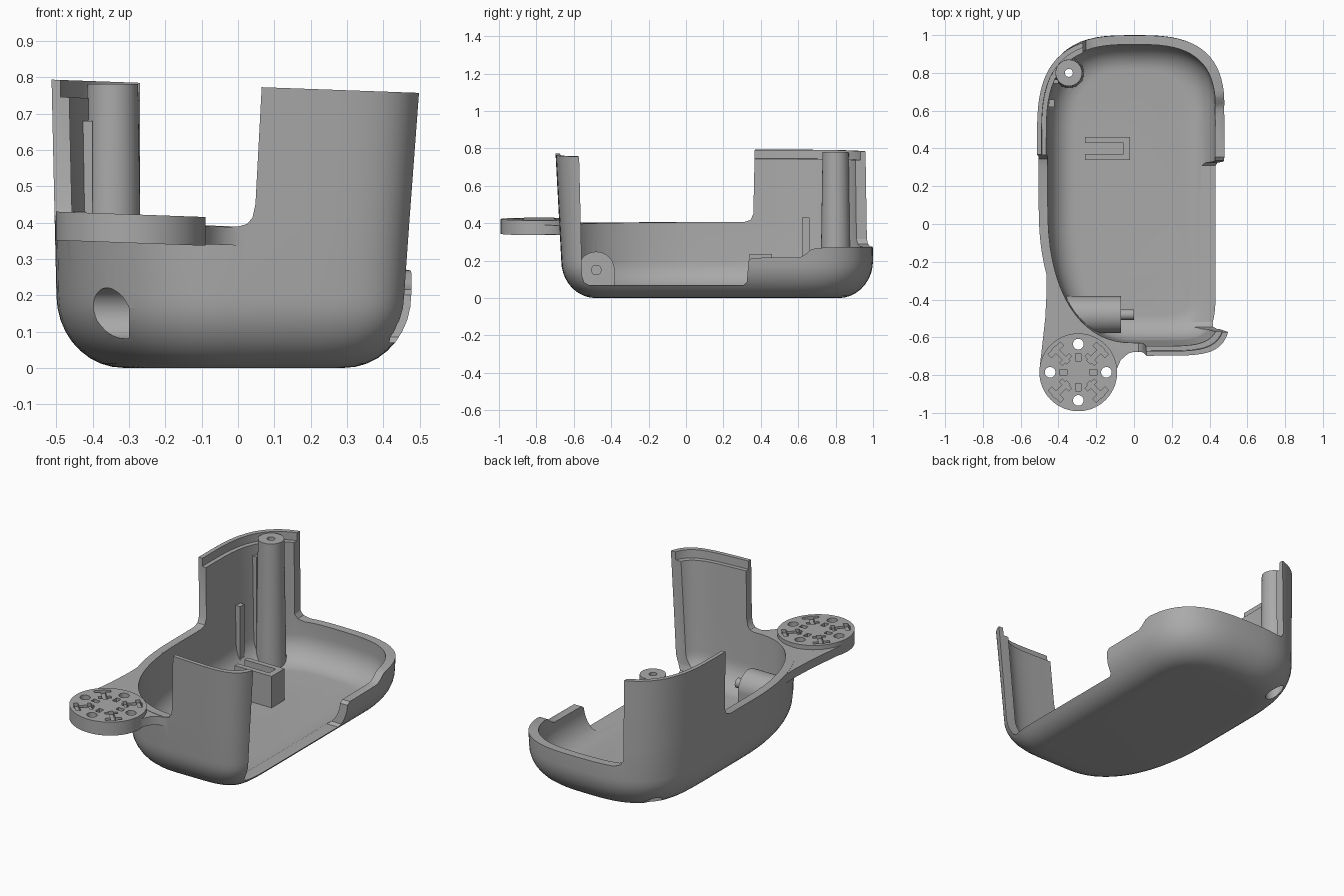
import bpy, bmesh, math
from mathutils import Matrix, Vector

if "Cube" in bpy.data.objects:
    bpy.data.objects.remove(bpy.data.objects["Cube"], do_unlink=True)

grey = bpy.data.materials.new("matte_grey")
grey.use_nodes = True
COLOUR = (0.4, 0.4, 0.4, 1)
grey.diffuse_color = COLOUR
grey.node_tree.nodes["Principled BSDF"].inputs["Base Color"].default_value = COLOUR
TILT = -0.036  # the rims fall slightly towards +x


def finish(name, bm, tilt=0.0):
    for v in bm.verts:
        v.co.z += tilt * v.co.x
    bmesh.ops.recalc_face_normals(bm, faces=bm.faces)
    mesh = bpy.data.meshes.new(name)
    bm.to_mesh(mesh)
    bm.free()
    mesh.materials.append(grey)
    ob = bpy.data.objects.new(name, mesh)
    bpy.context.collection.objects.link(ob)
    return ob


def combine(ob, tool, op, keep=False):
    mod = ob.modifiers.new("combine", 'BOOLEAN')
    mod.operation, mod.object, mod.solver = op, tool, 'EXACT'
    bpy.context.view_layer.objects.active = ob
    bpy.ops.object.modifier_apply(modifier=mod.name)
    if not keep:
        bpy.data.objects.remove(tool, do_unlink=True)


def prism(name, points, axis, lo, hi, tilt=0.0):
    """Extrude a 2D polygon along the named axis from lo to hi."""
    place = {'x': lambda a, b, c: (c, a, b),
             'y': lambda a, b, c: (a, c, b),
             'z': lambda a, b, c: (a, b, c)}[axis]
    bm = bmesh.new()
    face = bm.faces.new([bm.verts.new(place(a, b, lo)) for a, b in points])
    out = bmesh.ops.extrude_face_region(bm, geom=[face])
    move = Vector(place(0, 0, hi - lo))
    bmesh.ops.translate(bm, vec=move,
                        verts=[v for v in out["geom"] if isinstance(v, bmesh.types.BMVert)])
    return finish(name, bm, tilt)


def cylinder(name, a, b, r1, r2=None, tilt=0.0, segments=48):
    a, b = Vector(a), Vector(b)
    turn = (b - a).to_track_quat('Z', 'Y').to_matrix().to_4x4()
    bm = bmesh.new()
    bmesh.ops.create_cone(bm, cap_ends=True, segments=segments, radius1=r1,
                          radius2=r2 or r1, depth=(b - a).length,
                          matrix=Matrix.Translation((a + b) / 2) @ turn)
    return finish(name, bm, tilt)


def box(name, x, y, z):
    return prism(name, [(x[0], y[0]), (x[1], y[0]), (x[1], y[1]), (x[0], y[1])], 'z', *z)


# Plan outline: four superelliptic corners (y centre, exponent), walls leaning with height
CORNERS = [(0.55, 3), (0.45, 3), (0.1, 2.3), (-0.18, 6)]


def outline(z, inset, steps=18):
    t = max(0, (z - 0.2) / 0.56)
    right, left = 0.477 + 0.038 * t, 0.5 + 0.013 * t
    front, back = -0.667 - 0.03 * t, 1.0 - 0.012 * t
    pts = []
    for q, (cy, n) in enumerate(CORNERS):
        rx = (right if q in (0, 3) else left) - inset
        ry = abs((back if q < 2 else front) - cy) - inset
        for i in range(q % 2, steps + 1):
            ang = (q + i / steps) * math.pi / 2
            c, s = math.cos(ang), math.sin(ang)
            pts.append((rx * math.copysign(abs(c) ** (2 / n), c) if abs(c) > 1e-6 else 0,
                        cy + (ry * math.copysign(abs(s) ** (2 / n), s) if abs(s) > 1e-6 else 0)))
    return pts


def loft(name, levels, top_tilt=0.0, bottom_tilt=0.0):
    """Skin outlines given as (height, inset)."""
    bm = bmesh.new()
    rings = [[bm.verts.new((x, y, z)) for x, y in outline(z, d)] for z, d in levels]
    for ring, tilt in ((rings[0], bottom_tilt), (rings[-1], top_tilt)):
        for v in ring:
            v.co.z += tilt * v.co.x
    count = len(rings[0])
    for a, b in zip(rings, rings[1:]):
        for i in range(count):
            j = (i + 1) % count
            bm.faces.new((a[i], a[j], b[j], b[i]))
    bm.faces.new(rings[0])
    bm.faces.new(rings[-1])
    return finish(name, bm)


def bowl(base, radius, inset, top):
    arc = [k / 9 * math.pi / 2 for k in range(10)]
    return [(base + radius * (1 - math.cos(a)), inset + radius * 0.92 * (1 - math.sin(a)))
            for a in arc] + [(z, inset) for z in (0.4, top)]


# Shell body with the neck of the mounting tab
shell = loft("shell", bowl(0, 0.2, 0, 0.775), top_tilt=TILT)
hull = loft("hull", bowl(0, 0.2, 0.004, 0.775), top_tilt=TILT)
neck = prism("neck", [(-0.3, -0.2), (-0.465, -0.2), (-0.462, -0.35), (-0.47, -0.5),
                      (-0.497, -0.74), (-0.295, -0.785), (-0.092, -0.77), (-0.07, -0.72),
                      (-0.03, -0.685), (0.03, -0.668), (0.06, -0.5)],
             'z', 0.337, 0.387, TILT)
combine(shell, neck, 'UNION')
combine(shell, loft("cavity", bowl(0.05, 0.15, 0.048, 1.0)), 'DIFFERENCE')
combine(shell, loft("lip_recess", [(0.728, 0.024), (1.0, 0.024)], bottom_tilt=TILT), 'DIFFERENCE')

# Openings in the walls: front, right side, left side, back
combine(shell, prism("front_opening", [(-1, 0.424), (0, 0.389), (0.025, 0.396), (0.04, 0.414),
                                       (0.048, 0.45), (0.072, 0.9), (-1, 0.9)],
                     'y', -1.2, -0.05), 'DIFFERENCE')
combine(shell, prism("low_side_opening", [(-0.4, 0.406), (0.31, 0.406), (0.345, 0.418),
                                          (0.36, 0.45), (0.37, 0.9), (-0.4, 0.9)],
                     'x', -1, 0), 'DIFFERENCE')
combine(shell, prism("open_side", [(-0.575, 0.9), (-0.556, 0.12), (-0.545, 0.085), (-0.52, 0.07),
                                   (0.31, 0.07), (0.325, 0.085), (0.335, 0.2), (0.355, 0.215),
                                   (0.61, 0.218), (0.64, 0.235), (0.67, 0.26), (0.7, 0.268),
                                   (1.2, 0.285), (1.2, 0.9)],
                     'x', 0.1, 1), 'DIFFERENCE')
combine(shell, prism("back_opening", [(-0.27, 0.9), (-0.27, 0.315), (-0.255, 0.29), (-0.22, 0.277),
                                      (0.5, 0.272), (0.5, 0.9)],
                     'y', 0.68, 1.2), 'DIFFERENCE')

# Screw posts and ribs, trimmed to the body
post_x, post_y = -0.345, 0.8
boss_y, boss_z = -0.48, 0.15
inner_parts = [
    cylinder("post", (post_x, post_y, 0.01), (post_x, post_y, 0.782), 0.082, 0.07),
    cylinder("side_boss", (-0.6, boss_y, boss_z), (-0.07, boss_y, boss_z), 0.098),
    box("side_boss_base", (-0.45, -0.07), (boss_y - 0.098, boss_y + 0.098), (0.03, boss_z)),
    box("wall_rib", (-0.6, -0.42), (0.62, 0.66), (0.03, 0.43)),
    box("post_rib", (-0.6, -0.4), (0.745, 0.765), (0.03, 0.68)),
]
for part in inner_parts:
    combine(part, hull, 'INTERSECT', keep=True)
    combine(shell, part, 'UNION')
bpy.data.objects.remove(hull, do_unlink=True)

# Slotted bracket on the floor
combine(shell, prism("bracket", [(-0.26, 0.34), (-0.02, 0.34), (-0.02, 0.46), (-0.26, 0.46),
                                 (-0.26, 0.43), (-0.055, 0.43), (-0.055, 0.37), (-0.26, 0.37)],
                     'z', 0.03, 0.235), 'UNION')

# Screw holes and countersinks
for a, b, r in [((post_x, post_y, -0.1), (post_x, post_y, 0.9), 0.021),
                ((post_x, post_y, -0.1), (post_x, post_y, 0.12), 0.05),
                ((-0.8, boss_y, boss_z), (0, boss_y, boss_z), 0.028),
                ((-0.8, boss_y, boss_z), (-0.3, boss_y, boss_z), 0.07)]:
    combine(shell, cylinder("hole", a, b, r), 'DIFFERENCE')

# Round mounting tab with a slotted face
cx, cy, top = -0.295, -0.785, 0.412
combine(shell, cylinder("mounting_tab", (cx, cy, 0.333), (cx, cy, top), 0.206, tilt=TILT,
                        segments=72), 'UNION')


def slot(angle, r0, r1, half):
    d = Vector((math.cos(angle), math.sin(angle)))
    n = Vector((-d.y, d.x))
    mid = Vector((cx, cy))
    pts = [mid + d * r + n * w for r, w in ((r0, -half), (r1, -half), (r1, half), (r0, half))]
    combine(shell, prism("slot", [tuple(p) for p in pts], 'z', top - 0.02, 0.6, TILT), 'DIFFERENCE')


for k in range(4):
    cardinal = k * math.pi / 2
    diagonal = cardinal + math.pi / 4
    slot(diagonal, 0.075, 0.185, 0.013)
    slot(diagonal, 0.155, 0.18, 0.045)
    slot(diagonal, 0.085, 0.105, 0.035)
    slot(cardinal, 0.06, 0.1, 0.014)
    hx, hy = cx + 0.149 * math.cos(cardinal), cy + 0.149 * math.sin(cardinal)
    combine(shell, cylinder("tab_hole", (hx, hy, 0.2), (hx, hy, 0.6), 0.028), 'DIFFERENCE')

# Smooth walls with crisp edges
bpy.ops.object.select_all(action='DESELECT')
shell.select_set(True)
bpy.context.view_layer.objects.active = shell
bpy.ops.object.shade_smooth_by_angle(angle=math.radians(30))
